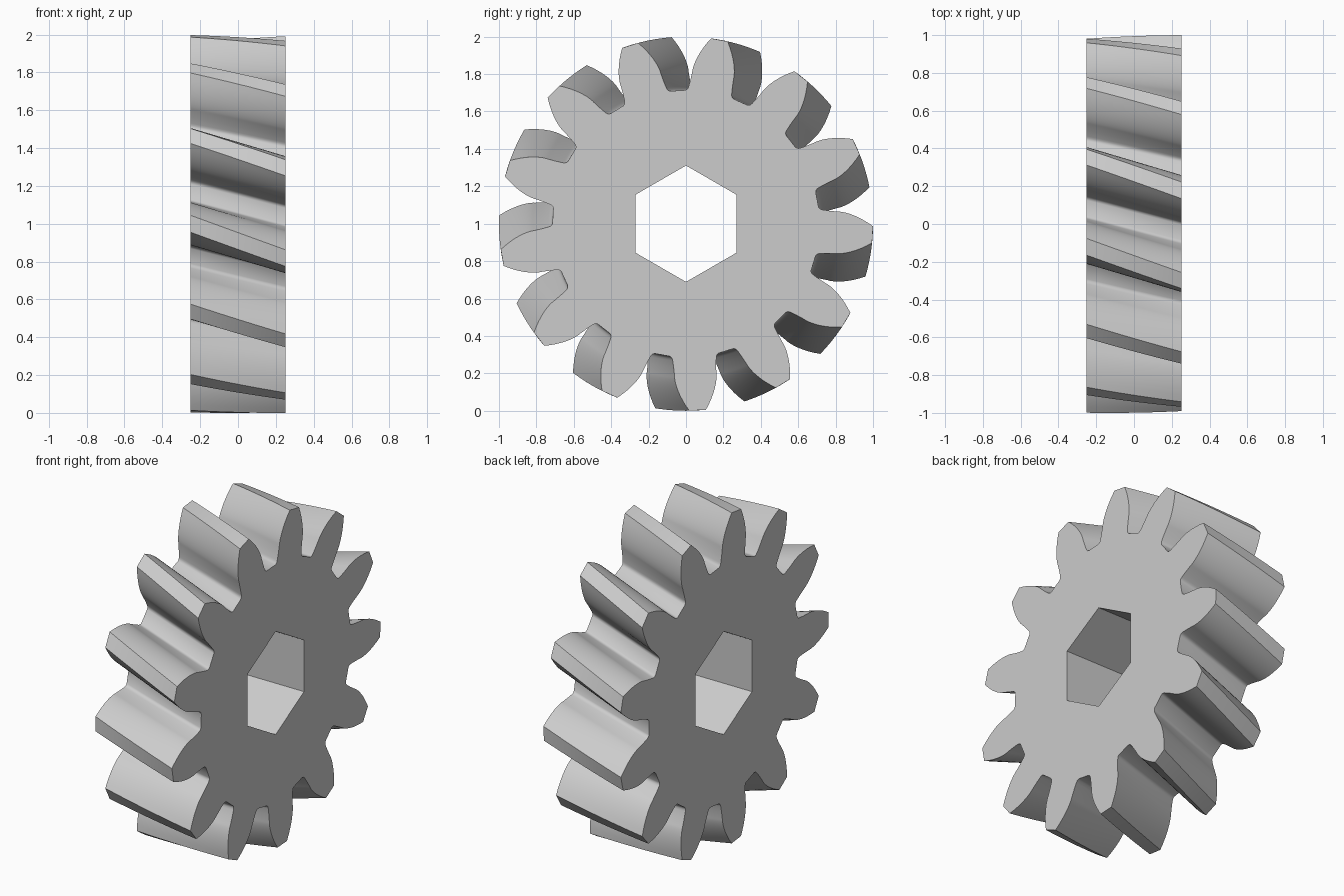
import bpy, bmesh, math

cube = bpy.data.objects.get("Cube")
if cube:
    bpy.data.objects.remove(cube, do_unlink=True)

TEETH = 13
TIP, BASE = 1.0, 0.8146
HALF_WIDTH = 0.252
BORE = 0.311
TWIST = math.radians(10.5)
BACK_ANGLE = math.radians(90) + math.pi / TEETH / 2
SLICES = 10


def involute(r):
    """Polar angle of the involute at radius r."""
    a = math.acos(min(1, BASE / r))
    return math.tan(a) - a


# Half a tooth: (radius, half angle), from the root fillet up to the tip
base_half = math.pi / TEETH / 2 + 0.0171
half = [(r, math.radians(a)) for r, a in
        ((0.714, 10.6), (0.718, 9.9), (0.725, 9.45), (0.735, 9.15), (0.77, 8.5))]
STEPS = 9
for i in range(STEPS + 1):
    r = BASE + (TIP - BASE) * (i / STEPS) ** 1.4
    half.append((r, base_half - involute(r)))
tooth = [(r, -a) for r, a in half] + [(r, a) for r, a in reversed(half)]
outline = [(r, a + k * 2 * math.pi / TEETH) for k in range(TEETH) for r, a in tooth]
hexagon = [(BORE, math.radians(90 + 60 * k)) for k in range(6)]

bm = bmesh.new()


def ring(points, x, turn):
    return [bm.verts.new((x, r * math.cos(a + turn), 1 + r * math.sin(a + turn)))
            for r, a in points]


def skin(rings):
    """Join successive closed rings with quads."""
    for a, b in zip(rings, rings[1:]):
        for i in range(len(a)):
            j = (i + 1) % len(a)
            bm.faces.new((a[i], a[j], b[j], b[i]))


# Twisted toothed rim
rim = [ring(outline, HALF_WIDTH * (2 * s / SLICES - 1), BACK_ANGLE + TWIST * s / SLICES)
       for s in range(SLICES + 1)]
skin(rim)

# Straight hexagonal bore
bore = [ring(hexagon, x, 0) for x in (-HALF_WIDTH, HALF_WIDTH)]
skin(bore)

# Flat end faces between rim and bore
for end, side in ((0, -1), (-1, 1)):
    edges = []
    for loop in (rim[end], bore[end]):
        edges += [bm.edges.get((loop[i - 1], loop[i])) for i in range(len(loop))]
    bmesh.ops.triangle_fill(bm, edges=edges, use_beauty=True, normal=(side, 0, 0))

bmesh.ops.recalc_face_normals(bm, faces=bm.faces)
mesh = bpy.data.meshes.new("helical_gear")
bm.to_mesh(mesh)
bm.free()

gear = bpy.data.objects.new("helical_gear", mesh)
bpy.context.collection.objects.link(gear)

# Plain grey finish
grey = bpy.data.materials.new("light_grey")
grey.use_nodes = True
colour = (0.604, 0.604, 0.604, 1)
grey.diffuse_color = colour
grey.node_tree.nodes["Principled BSDF"].inputs["Base Color"].default_value = colour
mesh.materials.append(grey)

# Smooth flanks, crisp edges
bpy.ops.object.select_all(action="DESELECT")
gear.select_set(True)
bpy.context.view_layer.objects.active = gear
bpy.ops.object.shade_smooth_by_angle(angle=math.radians(30))
